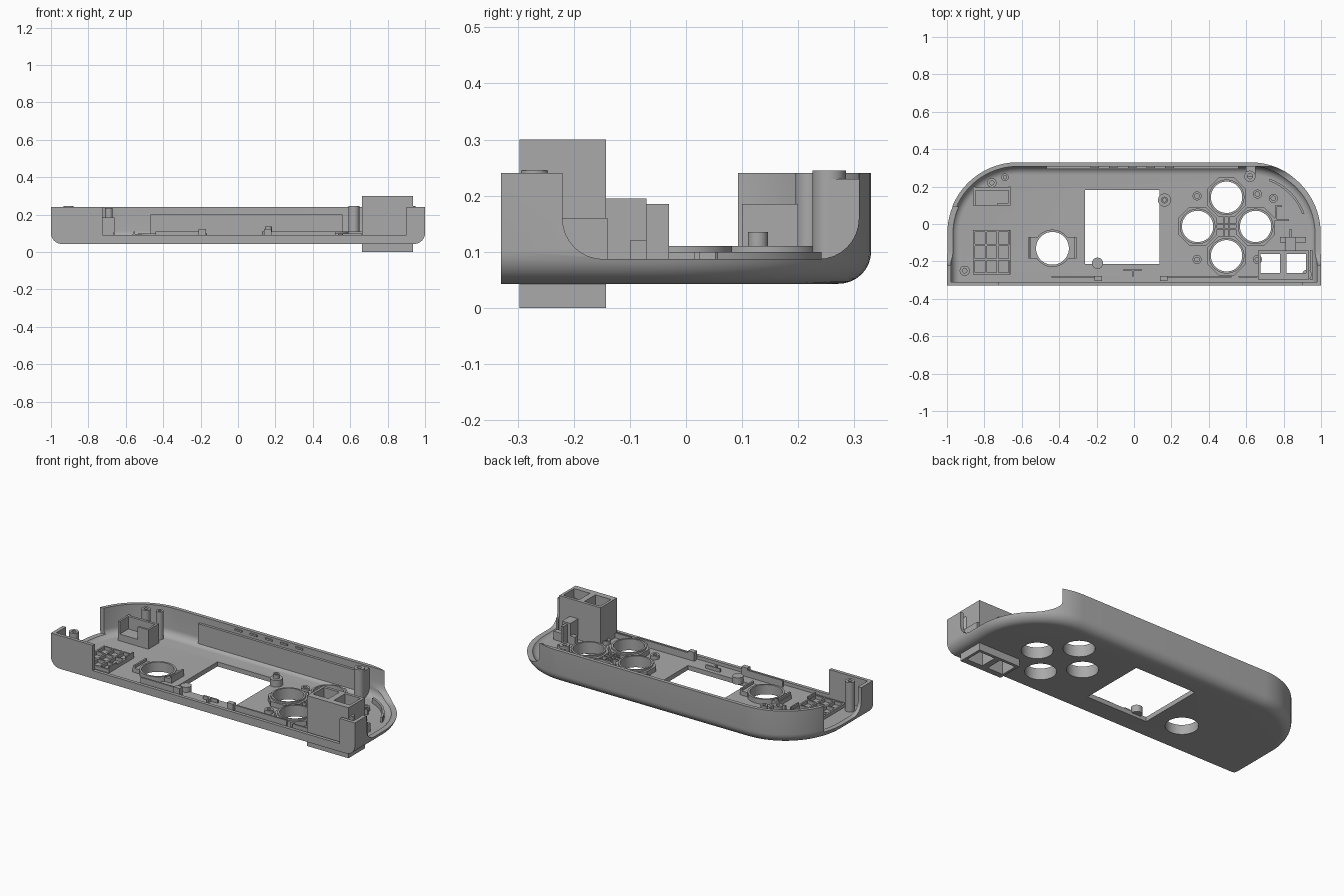
import bpy, bmesh
from math import sin, cos, pi, radians

cube = bpy.data.objects.get("Cube")
if cube:
    bpy.data.objects.remove(cube)

grey = bpy.data.materials.new("plain grey")
grey.use_nodes = True
grey.diffuse_color = (0.4, 0.4, 0.4, 1)
grey.node_tree.nodes["Principled BSDF"].inputs["Base Color"].default_value = (0.4, 0.4, 0.4, 1)

FLOOR = 0.07


def loft(name, rings):
    """Solid through equal-length rings of points."""
    bm = bmesh.new()
    loops = [[bm.verts.new(p) for p in ring] for ring in rings]
    n = len(loops[0])
    for a, b in zip(loops, loops[1:]):
        for i in range(n):
            j = (i + 1) % n
            bm.faces.new((a[i], a[j], b[j], b[i]))
    bm.faces.new(loops[0][::-1])
    bm.faces.new(loops[-1])
    bmesh.ops.recalc_face_normals(bm, faces=bm.faces)
    mesh = bpy.data.meshes.new(name)
    bm.to_mesh(mesh)
    bm.free()
    mesh.materials.append(grey)
    obj = bpy.data.objects.new(name, mesh)
    bpy.context.collection.objects.link(obj)
    return obj


def prism_z(name, pts, z0, z1):
    return loft(name, [[(x, y, z) for x, y in pts] for z in (z0, z1)])


def prism_x(name, pts, x0, x1):
    return loft(name, [[(x, y, z) for y, z in pts] for x in (x0, x1)])


def box(name, x0, x1, y0, y1, z0, z1):
    return prism_z(name, [(x0, y0), (x1, y0), (x1, y1), (x0, y1)], z0, z1)


def arc(cx, cy, r, a0, a1, n):
    return [(cx + r * cos(radians(a0 + (a1 - a0) * i / n)),
             cy + r * sin(radians(a0 + (a1 - a0) * i / n))) for i in range(n + 1)]


def cylinder(name, x, y, r, z0, z1, n=32):
    return prism_z(name, arc(x, y, r, 180 / n, 360 + 180 / n, n)[:-1], z0, z1)


cutters = []


def cutter(obj):
    obj.hide_render = True
    cutters.append(obj)
    return obj


def cut(obj, tools):
    bpy.context.view_layer.objects.active = obj
    for tool in tools:
        mod = obj.modifiers.new("cut", "BOOLEAN")
        mod.operation, mod.solver, mod.object = "DIFFERENCE", "EXACT", tool
        bpy.ops.object.modifier_apply(modifier=mod.name)


def outline(inset, front, z):
    half = [(1 - inset, front)] + arc(0.62, -0.05, 0.38 - inset, 0, 90, 24)
    return [(x, y, z) for x, y in half + [(-x, y) for x, y in half[::-1]]]


def rounded(name, inset, front, z0, z1, r):
    """D-shaped solid with a rounded bottom edge."""
    rings = [outline(inset + r * (1 - sin(t * pi / 16)), front, z0 + r * (1 - cos(t * pi / 16)))
             for t in range(9)]
    return loft(name, rings + [outline(inset, front, z1)])


# Shell: rounded tray with open front and side cutouts
shell = rounded("shell", 0, -0.33, 0.043, 0.24, 0.058)
cavity = cutter(rounded("cavity_cutter", 0.022, -0.31, FLOOR, 0.4, 0.045))
front_gap = cutter(box("front_gap_cutter", -0.725, 0.9, -0.4, -0.305, 0.09, 0.4))
front_curve = [(-0.22, 0.4)] + arc(-0.148, 0.159, 0.072, 180, 270, 8)
right_end = arc(0.236, 0.159, 0.072, 270, 360, 8) + [(0.308, 0.4)]
side_gap_l = cutter(prism_x("left_side_cutter", front_curve + right_end, 0.63, 1.2))
side_gap_r = cutter(prism_x("right_side_cutter",
                            front_curve + [(0.093, 0.087), (0.093, 0.4)], -1.2, -0.8))
screen = cutter(box("screen_cutter", -0.263, 0.137, -0.215, 0.182, 0, 0.3))
buttons = [(0.495, 0.143), (0.495, -0.17), (0.34, -0.013), (0.65, -0.013)]
holes = [cutter(cylinder("button_cutter", x, y, 0.084, 0, 0.3)) for x, y in buttons]
stick_hole = cutter(cylinder("stick_cutter", -0.436, -0.13, 0.088, 0, 0.3))
sockets = [cutter(box("socket_cutter", x, x + 0.103, -0.262, -0.16, -0.1, 0.5))
           for x in (0.677, 0.816)]
cut(shell, [cavity, front_gap, side_gap_l, side_gap_r, screen, stick_hole] + holes + sockets)

# Button shrouds with a hole in each, joined by a cross web
for (x, y), hole in zip(buttons, holes):
    shroud = cylinder("button_shroud", x, y, 0.113, FLOOR - 0.01, 0.1, 8)
    rim = cylinder("button_rim", x, y, 0.095, FLOOR - 0.01, 0.11)
    cut(shroud, holes)
    cut(rim, holes)
for d in (-0.013, 0.013):
    box("web_across", 0.43, 0.56, d - 0.017, d - 0.009, FLOOR - 0.01, 0.1)
    box("web_along", 0.492 + d, 0.498 + d, -0.08, 0.055, FLOOR - 0.01, 0.1)

# Stick mount
mount = box("stick_mount", -0.564, -0.308, -0.185, -0.07, FLOOR - 0.01, 0.095)
collar = cylinder("stick_collar", -0.436, -0.13, 0.1, FLOOR - 0.01, 0.1)
cut(mount, [stick_hole])
cut(collar, [stick_hole])
for x in (-0.56, -0.318):
    box("stick_tab", x, x + 0.01, -0.185, -0.07, FLOOR, 0.11)

# Tall connector block with two through sockets
block = box("connector_block", 0.662, 0.935, -0.297, -0.143, 0, 0.3)
cut(block, sockets)
box("block_bracket", 0.83, 0.845, -0.15, -0.03, FLOOR, 0.185)
box("block_bracket_wall", 0.78, 0.92, -0.1, -0.07, FLOOR, 0.12)
box("block_bracket_post", 0.81, 0.865, -0.145, -0.07, FLOOR, 0.195)
box("corner_rib", 0.94, 0.955, -0.3, -0.14, FLOOR, 0.16)

# Back wall liner and its row of catches
box("back_liner", -0.467, 0.56, 0.293, 0.312, FLOOR, 0.2)
for i in range(5):
    x = -0.21 + i * 0.1
    box("catch", x - 0.023, x + 0.023, 0.3, 0.312, 0.219, 0.229)

# Screw posts
for x, y, r, top in [(0.62, 0.255, 0.03, 0.245), (-0.69, 0.25, 0.02, 0.235),
                     (-0.76, 0.22, 0.025, 0.24), (-0.905, -0.25, 0.027, 0.245),
                     (0.925, -0.27, 0.025, 0.245), (0.163, 0.128, 0.035, 0.11),
                     (-0.195, -0.21, 0.03, 0.1)]:
    bore = cutter(cylinder("bore_cutter", x, y, r * 0.45, 0.1, 0.4, 16))
    cut(cylinder("screw_post", x, y, r, FLOOR - 0.01, top, 24), [bore])
box("post_web", 0.6, 0.65, 0.255, 0.31, FLOOR, 0.23)
cut(cylinder("post_sleeve", 0.163, 0.128, 0.018, FLOOR, 0.135, 24),
    [cutter(cylinder("sleeve_cutter", 0.163, 0.128, 0.01, 0.08, 0.4, 16))])
for x, y in [(0.337, 0.15), (0.337, -0.19), (0.66, 0.16), (0.66, -0.19), (0.745, 0.137)]:
    cut(cylinder("board_peg", x, y, 0.024, FLOOR - 0.01, 0.092, 20),
        [cutter(cylinder("peg_cutter", x, y, 0.012, 0.075, 0.4, 16))])

# Curved rib and small brackets near the round left corner
prism_z("curved_rib", arc(0.62, -0.05, 0.31, 20, 70, 12) + arc(0.62, -0.05, 0.298, 70, 20, 12),
        FLOOR - 0.01, 0.1)
box("bracket_side", 0.755, 0.765, 0.02, 0.1, FLOOR - 0.01, 0.1)
box("bracket_low", 0.765, 0.83, 0.015, 0.025, FLOOR - 0.01, 0.1)
box("bracket_high", 0.765, 0.79, 0.09, 0.1, FLOOR - 0.01, 0.1)

# Open box in the back right corner
box("corner_box_side", -0.672, -0.66, 0.1, 0.2, FLOOR, 0.185)
box("corner_box_back", -0.86, -0.66, 0.18, 0.195, FLOOR, 0.185)
box("corner_box_end", -0.86, -0.848, 0.1, 0.2, FLOOR, 0.185)
box("corner_box_front", -0.73, -0.66, 0.1, 0.112, FLOOR, 0.185)
box("corner_box_ledge", -0.86, -0.66, 0.1, 0.19, FLOOR - 0.01, 0.11)

# Speaker grid in the front right corner
for i in range(4):
    x, y = -0.86 + i * 0.063, -0.27 + i * 0.076
    box("grid_rib_along", x, x + 0.01, -0.27, -0.032, FLOOR - 0.01, 0.09)
    box("grid_rib_across", -0.86, -0.661, y, y + 0.01, FLOOR - 0.01, 0.09)
for y in (-0.27, -0.11):
    box("grid_wall", -0.668, -0.66, y, y + 0.075, FLOOR - 0.01, 0.105)

# Rails and clips along the open front
for x0, x1, top in [(-0.44, -0.18, 0.11), (0.17, 0.52, 0.11), (0.56, 0.66, 0.1)]:
    box("front_rail", x0, x1, -0.287, -0.277, FLOOR - 0.01, top)
for x in (-0.19, 0.16):
    box("front_clip", x - 0.02, x + 0.02, -0.305, -0.277, FLOOR - 0.01, 0.122)
box("floor_tee_bar", -0.055, 0.04, -0.25, -0.24, FLOOR - 0.01, 0.09)
box("floor_tee_stem", -0.012, -0.002, -0.28, -0.25, FLOOR - 0.01, 0.09)

for obj in cutters:
    bpy.data.objects.remove(obj)

# Smooth curved faces, keep edges sharp
bpy.ops.object.select_all(action="DESELECT")
for obj in bpy.context.collection.objects:
    if obj.type == "MESH" and grey.name in obj.data.materials:
        obj.select_set(True)
        bpy.context.view_layer.objects.active = obj
bpy.ops.object.shade_smooth_by_angle(angle=radians(30))
